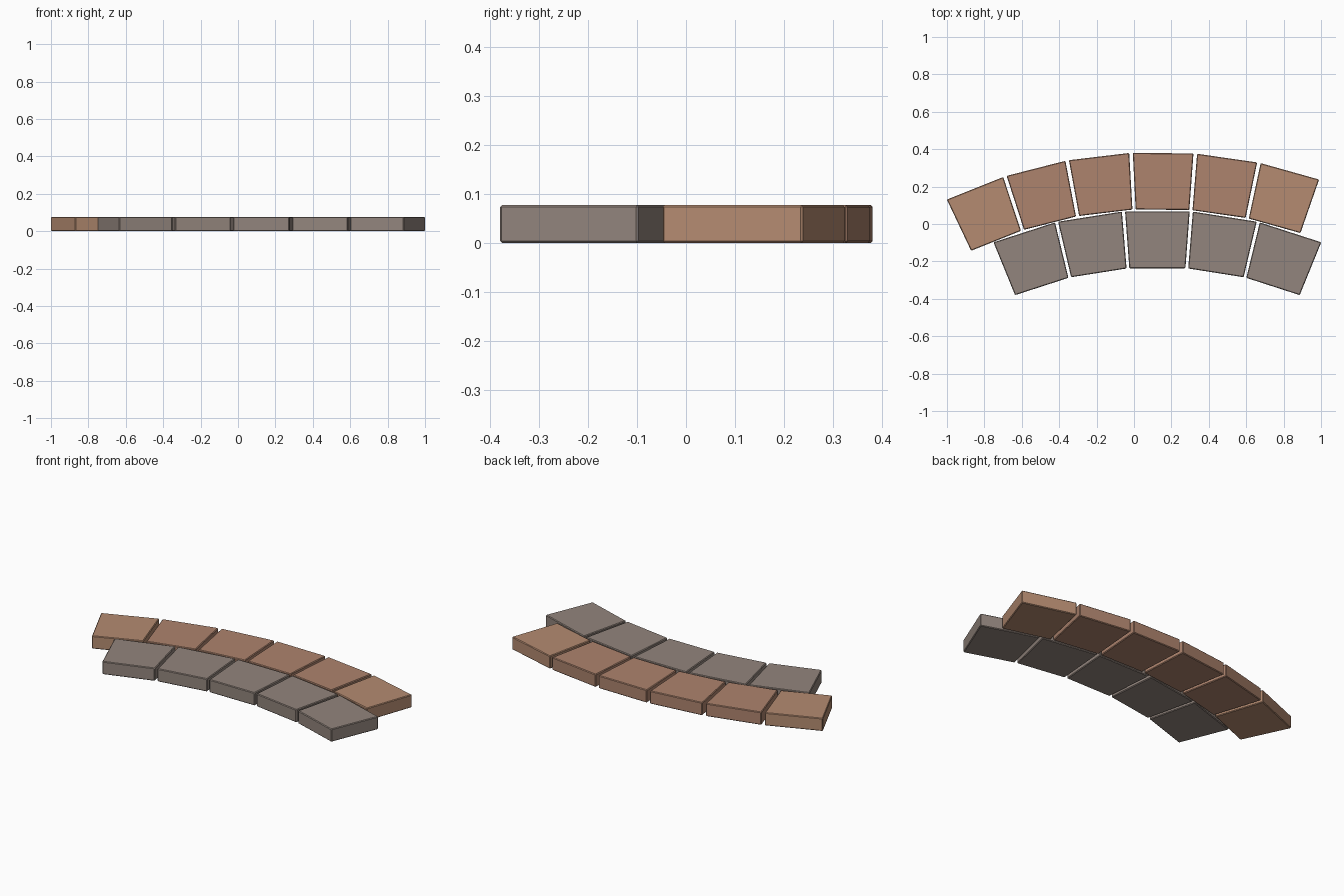
import bpy, bmesh
from math import sin, cos, radians

if "Cube" in bpy.data.objects:
    bpy.data.objects.remove(bpy.data.objects["Cube"])

CX, CY = 0.125, -2.245      # shared centre of the curved courses
HEIGHT = 0.077


def material(name, rgb):
    m = bpy.data.materials.new(name)
    m.diffuse_color = (*rgb, 1)
    m.use_nodes = True
    m.node_tree.nodes["Principled BSDF"].inputs["Base Color"].default_value = m.diffuse_color
    return m


def stone(name, a0, a1, r0, r1, mat):
    """Straight-sided wedge block between two angles and two radii."""
    corners = [(r0, a0), (r0, a1), (r1, a1), (r1, a0)]
    bm = bmesh.new()
    face = bm.faces.new([bm.verts.new((CX + r * sin(radians(a)),
                                       CY + r * cos(radians(a)), 0))
                         for r, a in corners])
    top = bmesh.ops.extrude_face_region(bm, geom=[face])["geom"]
    bmesh.ops.translate(bm, vec=(0, 0, HEIGHT),
                        verts=[v for v in top if isinstance(v, bmesh.types.BMVert)])
    # Small worn edge
    bmesh.ops.bevel(bm, geom=bm.edges[:], offset=0.004, segments=1,
                    affect='EDGES', profile=0.5)
    bmesh.ops.recalc_face_normals(bm, faces=bm.faces[:])
    mesh = bpy.data.meshes.new(name)
    bm.to_mesh(mesh)
    bm.free()
    mesh.materials.append(mat)
    bpy.context.collection.objects.link(bpy.data.objects.new(name, mesh))


def course(name, count, start, end, gap, r0, r1, mats):
    width = (end - start - gap * (count - 1)) / count
    for i in range(count):
        a = start + i * (width + gap)
        stone(f"{name}_{i + 1}", a, a + width, r0, r1,
              mats[0] if i in (0, count - 1) else mats[1])


grey = material("grey_stone", (0.29, 0.235, 0.205))
tan = material("tan_stone", (0.46, 0.26, 0.165))
clay = material("clay_stone", (0.42, 0.23, 0.155))

# Inner course of five, outer course of six with staggered joints
course("front_paver", 5, -22.2, 22.2, 0.42, 2.014, 2.319, (grey, grey))
course("back_paver", 6, -25.35, 19.2, 0.42, 2.326, 2.629, (tan, clay))
